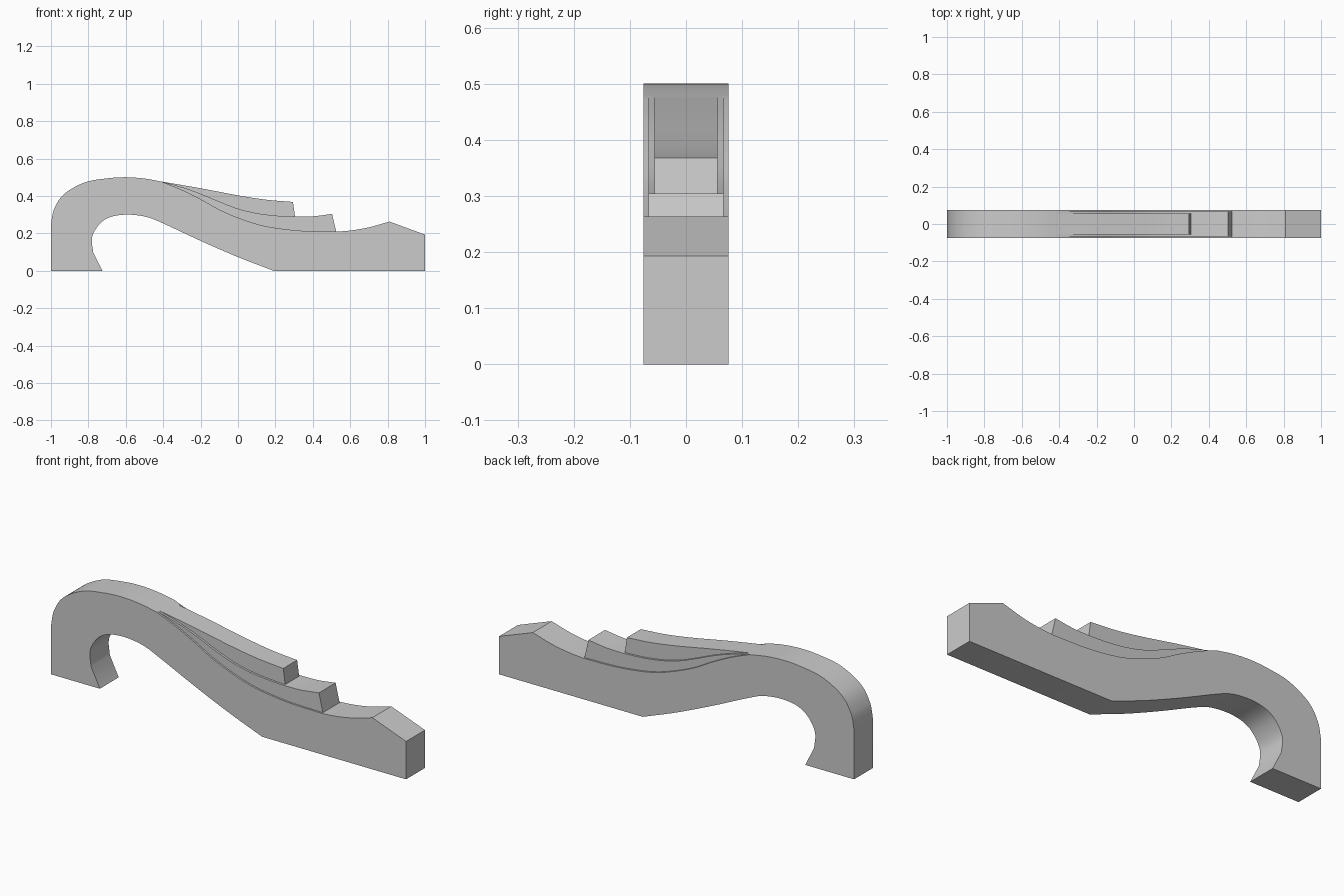
import bpy, bmesh
from mathutils import Vector

if "Cube" in bpy.data.objects:
    bpy.data.objects.remove(bpy.data.objects["Cube"])


def spline(points, steps=6):
    """Smooth Catmull-Rom curve through (x, z) points."""
    p = [Vector(q) for q in points]
    p = [2 * p[0] - p[1]] + p + [2 * p[-1] - p[-2]]
    out = []
    for a, b, c, d in zip(p, p[1:], p[2:], p[3:]):
        for i in range(steps):
            t = i / steps
            out.append(0.5 * (2 * b + (c - a) * t + (2 * a - 5 * b + 4 * c - d) * t * t
                              + (3 * b - a - 3 * c + d) * t ** 3))
    return [tuple(v) for v in out] + [tuple(p[-2])]


def extrude_profile(name, profile, half_width):
    """Solid from a side profile, centred on y = 0."""
    bm = bmesh.new()
    face = bm.faces.new([bm.verts.new((x, -half_width, z)) for x, z in profile])
    ext = bmesh.ops.extrude_face_region(bm, geom=[face])
    verts = [g for g in ext["geom"] if isinstance(g, bmesh.types.BMVert)]
    bmesh.ops.translate(bm, verts=verts, vec=(0, 2 * half_width, 0))
    bmesh.ops.recalc_face_normals(bm, faces=bm.faces)
    mesh = bpy.data.meshes.new(name)
    bm.to_mesh(mesh)
    bm.free()
    obj = bpy.data.objects.new(name, mesh)
    bpy.context.collection.objects.link(obj)
    bpy.ops.object.select_all(action='DESELECT')
    bpy.context.view_layer.objects.active = obj
    obj.select_set(True)
    bpy.ops.object.shade_smooth_by_angle(angle=0.4)
    return obj


# Shared curves of the stacked layers
crown = spline([(-1, 0.25), (-0.983, 0.33), (-0.93, 0.41), (-0.82, 0.472),
                (-0.7, 0.494), (-0.6, 0.5), (-0.5, 0.493), (-0.41, 0.477)])
saddle = spline([(-0.41, 0.477), (-0.31, 0.437), (-0.2, 0.383), (-0.1, 0.327),
                 (0, 0.284), (0.1, 0.25), (0.2, 0.229), (0.35, 0.213), (0.525, 0.209)])
heel = spline([(0.525, 0.209), (0.6, 0.215), (0.7, 0.232), (0.81, 0.263)])
middle = spline([(-0.41, 0.477), (-0.3, 0.447), (-0.2, 0.412), (-0.1, 0.37),
                 (0, 0.332), (0.1, 0.308), (0.2, 0.295), (0.305, 0.289)])
middle_tip = spline([(0.305, 0.289), (0.4, 0.291), (0.503, 0.304)])
upper = spline([(-0.41, 0.477), (-0.2, 0.441), (0, 0.403), (0.15, 0.38), (0.294, 0.368)])

# Hook opening and underside
hook = spline([(0.19, 0), (0, 0.073), (-0.2, 0.16), (-0.4, 0.253), (-0.49, 0.288),
               (-0.59, 0.3), (-0.68, 0.288), (-0.74, 0.25), (-0.78, 0.18),
               (-0.775, 0.1)])

# Main curved body
body = [(-1, 0)] + crown + saddle[1:] + heel[1:] + [(1, 0.193), (1, 0)] + hook + [(-0.725, 0)]
extrude_profile("main_body", body, 0.076)

# Two narrowing raised layers on the top of the body
extrude_profile("middle_layer", middle + middle_tip[1:] + saddle[:0:-1], 0.067)
extrude_profile("upper_layer", upper + middle[:0:-1], 0.056)
